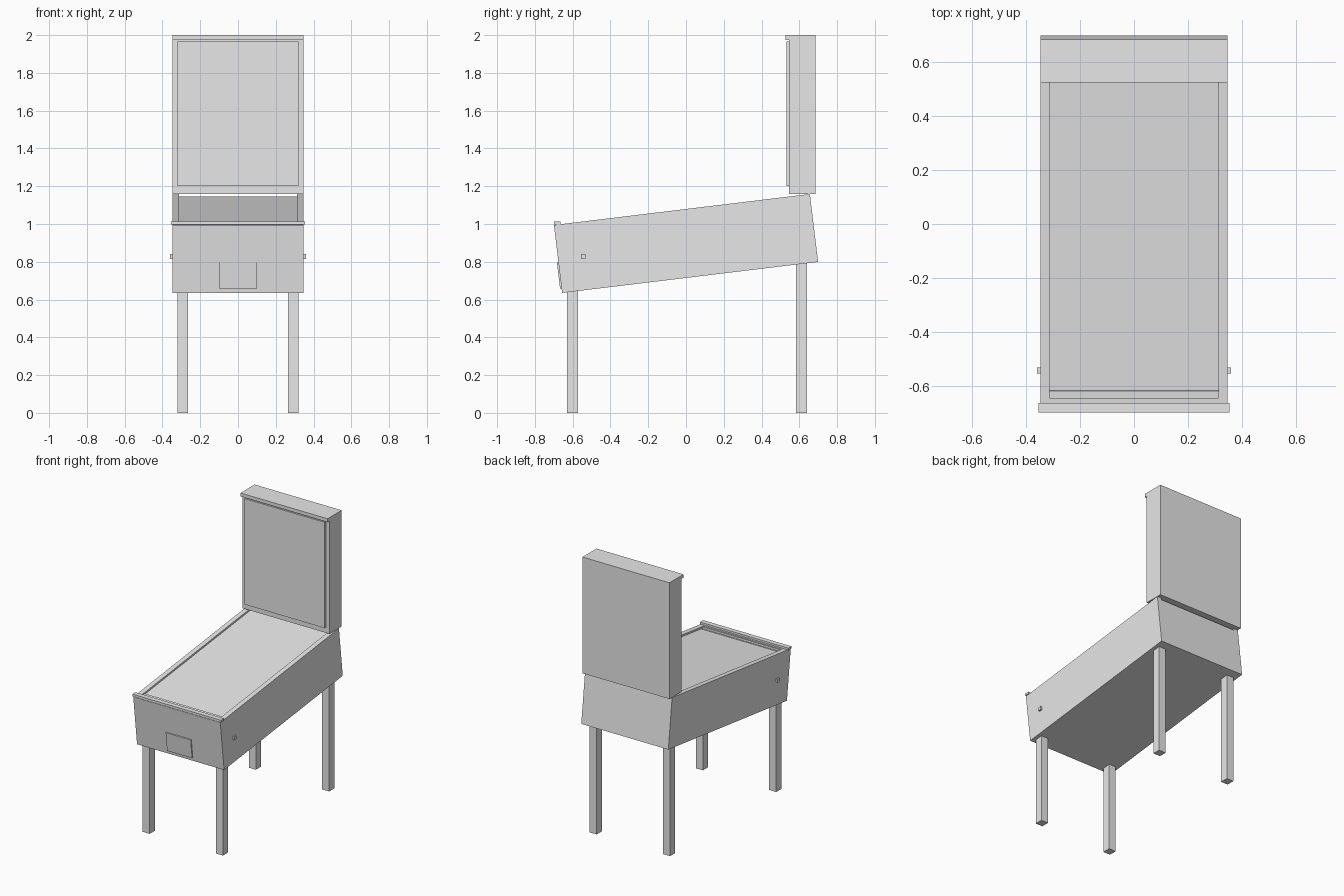
import bpy
import bmesh
import math
from mathutils import Matrix, Vector

cube = bpy.data.objects.get("Cube")
if cube:
    bpy.data.objects.remove(cube, do_unlink=True)

grey = bpy.data.materials.new("plain_grey")
grey.use_nodes = True
grey.diffuse_color = (0.8, 0.8, 0.8, 1)
grey.node_tree.nodes["Principled BSDF"].inputs["Base Color"].default_value = (0.8, 0.8, 0.8, 1)

# Frame of the sloping cabinet
TILT = Matrix.Translation((0, 0, 0.897)) @ Matrix.Rotation(math.radians(6.9), 4, "X")


def finish(name, bm, matrix):
    bmesh.ops.recalc_face_normals(bm, faces=bm.faces)
    mesh = bpy.data.meshes.new(name)
    bm.to_mesh(mesh)
    bm.free()
    mesh.materials.append(grey)
    obj = bpy.data.objects.new(name, mesh)
    obj.matrix_world = matrix
    bpy.context.collection.objects.link(obj)
    return obj


def box(name, x, y, z, matrix=Matrix.Identity(4)):
    """Box from (min, max) pairs."""
    bm = bmesh.new()
    bmesh.ops.create_cube(bm, size=1)
    for v in bm.verts:
        v.co = [r[0] if c < 0 else r[1] for c, r in zip(v.co, (x, y, z))]
    return finish(name, bm, matrix)


def extrude_along_y(name, profile, y0, y1, matrix):
    bm = bmesh.new()
    face = bm.faces.new([bm.verts.new((x, y0, z)) for x, z in profile])
    result = bmesh.ops.extrude_face_region(bm, geom=[face])
    moved = [g for g in result["geom"] if isinstance(g, bmesh.types.BMVert)]
    bmesh.ops.translate(bm, verts=moved, vec=Vector((0, y1 - y0, 0)))
    return finish(name, bm, matrix)


# Cabinet: shallow trough between two side rails
W, IN, H, FLOOR, L = 0.348, 0.313, 0.181, 0.168, 0.6825
half = [(W, -H), (W, H), (IN, H), (IN, FLOOR)]
profile = half + [(-x, z) for x, z in reversed(half)]
extrude_along_y("cabinet", profile, -L, L, TILT)

# Front end of the trough and the lower ledge behind it
box("front_rail", (-IN, IN), (-L, -0.629), (FLOOR, H), TILT)
box("front_ledge", (-IN, IN), (-0.629, -0.603), (FLOOR, 0.174), TILT)
box("lock_bar", (-0.354, 0.354), (-0.70, -0.665), (0.997, 1.013))
box("coin_door", (-0.1, 0.1), (-L - 0.008, -L + 0.01), (-0.157, -0.018), TILT)

# Side buttons and legs
for side, s in (("left", 1), ("right", -1)):
    box(side + "_button", sorted((s * 0.33, s * 0.36)), (-0.556, -0.533), (0.816, 0.841))
    legs = (("front", -0.63, -0.572, 0.66), ("back", 0.583, 0.641, 0.81))
    for end, y0, y1, top in legs:
        box(f"{end}_{side}_leg", sorted((s * 0.265, s * 0.321)), (y0, y1), (0, top))

# Upright back box with its proud front panel and overhanging top lip
box("back_box", (-W, W), (0.546, 0.686), (1.16, 2.0))
box("back_box_lip", (-W, W), (0.526, 0.546), (1.975, 2.0))
box("back_box_panel", (-0.32, 0.32), (0.531, 0.546), (1.20, 1.965))
